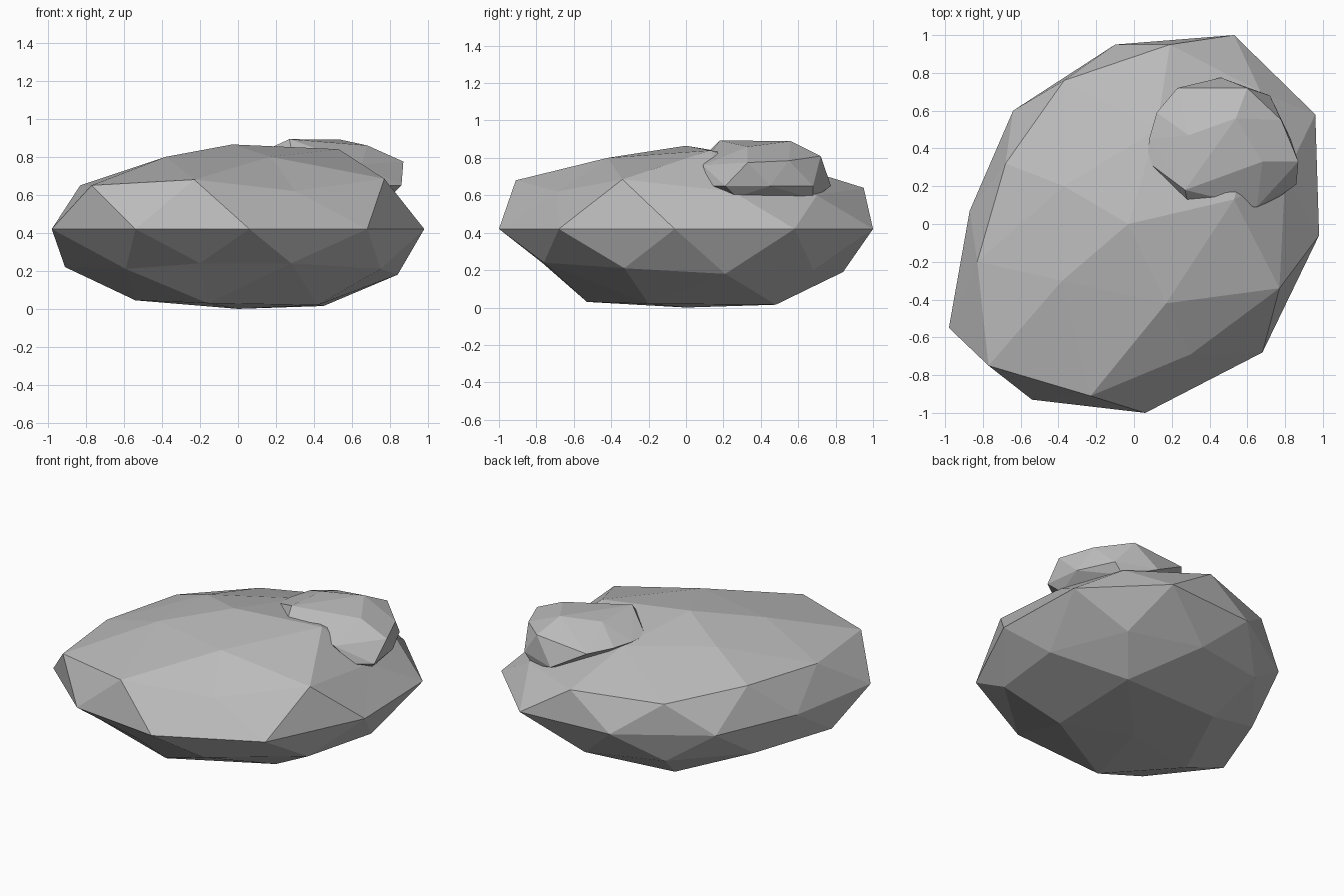
import bpy
import bmesh
from math import atan2, radians, tau
from mathutils import Vector

default_cube = bpy.data.objects.get("Cube")
if default_cube:
    bpy.data.objects.remove(default_cube, do_unlink=True)


def make_material(name, colour):
    """Plain flat material shared by every stone."""
    material = bpy.data.materials.new(name)
    material.use_nodes = True
    material.diffuse_color = colour
    shader = material.node_tree.nodes["Principled BSDF"]
    shader.inputs["Base Color"].default_value = colour
    shader.inputs["Roughness"].default_value = 1
    return material


def add_object(name, bm, material):
    """Turn a bmesh into a flat shaded object."""
    bmesh.ops.recalc_face_normals(bm, faces=bm.faces)
    mesh = bpy.data.meshes.new(name)
    bm.to_mesh(mesh)
    bm.free()
    mesh.materials.append(material)
    stone = bpy.data.objects.new(name, mesh)
    bpy.context.collection.objects.link(stone)
    return stone


def sculpt_stone(name, rings, material):
    """Pull each horizontal ring of an icosphere onto a hand-placed ring."""
    bm = bmesh.new()
    bmesh.ops.create_icosphere(bm, subdivisions=2, radius=1)
    # The upper five-sided corner gives the shared starting angle
    corner = next(v for v in bm.verts if .4 < v.co.z < .48)
    start = atan2(corner.co.y, corner.co.x) - radians(20)

    def turn(vert):
        return (atan2(vert.co.y, vert.co.x) - start) % tau

    remaining = sorted(bm.verts, key=lambda v: -v.co.z)
    layers = []
    for ring in rings:
        layers.append(sorted(remaining[:len(ring)], key=turn))
        remaining = remaining[len(ring):]
    for layer, ring in zip(layers, rings):
        for vert, point in zip(layer, ring):
            vert.co = Vector(point)
    return add_object(name, bm, material)


def hull_stone(name, points, material):
    """Small chipped stone wrapped around its corner points."""
    bm = bmesh.new()
    for point in points:
        bm.verts.new(point)
    hull = bmesh.ops.convex_hull(bm, input=bm.verts)
    unused = [g for g in hull["geom_interior"] if isinstance(g, bmesh.types.BMVert)]
    bmesh.ops.delete(bm, geom=unused, context="VERTS")
    return add_object(name, bm, material)


stone_grey = make_material("stone grey", (.5, .5, .5, 1))

# Boulder rings, from the crown down to the base
waist = .42
crown = [(-.03, 0, .865)]
top_ring = [(-.38, -.3, .8), (.17, -.42, .8), (.53, .13, .84),
            (.12, .5, .78), (-.37, .2, .79)]
shoulder = [(-.77, -.75, .65), (-.23, -.91, .68), (.3, -.69, .62),
            (.77, -.34, .685), (.8, .25, .62), (.67, .7, .6),
            (.19, .95, .64), (-.37, .76, .62), (-.68, .32, .66), (-.83, -.2, .65)]
outline = [(-.98, -.55), (-.54, -.93), (.06, -1), (.68, -.68), (.98, -.06),
           (.96, .58), (.53, 1), (-.1, .95), (-.64, .6), (-.87, .07)]
middle = [(x, y, waist) for x, y in outline]
underside = [(-.59, -.62, .21), (-.2, -.77, .24), (.28, -.76, .24),
             (.75, -.33, .21), (.84, .21, .18), (.62, .68, .2),
             (.16, .84, .19), (-.35, .72, .22), (-.7, .28, .2), (-.91, -.24, .22)]
foot_ring = [(-.16, -.53, .03), (.42, -.2, .02), (.45, .48, .015),
             (-.24, .46, .02), (-.54, -.15, .045)]
base = [(0, 0, 0)]
sculpt_stone("boulder",
             [crown, top_ring, shoulder, middle, underside, foot_ring, base],
             stone_grey)

# Smaller stone sunk into the back left of the boulder
cap = [(.27, .18, .893), (.54, .56, .89), (.68, .33, .86), (.29, .47, .885)]
rim = [(.07, .33, .8), (.08, .45, .8), (.12, .59, .8), (.23, .72, .78),
       (.6, .72, .81), (.78, .55, .785), (.87, .33, .775), (.65, .09, .76),
       (.29, .09, .8)]
skirt = [(.46, .775, .65), (.72, .68, .65), (.83, .45, .65),
         (.86, .21, .65), (.75, .13, .65)]
sunken = [(.8, .27, .59), (.66, .68, .58), (.4, .4, .55)]
hull_stone("small_stone", cap + rim + skirt + sunken, stone_grey)
